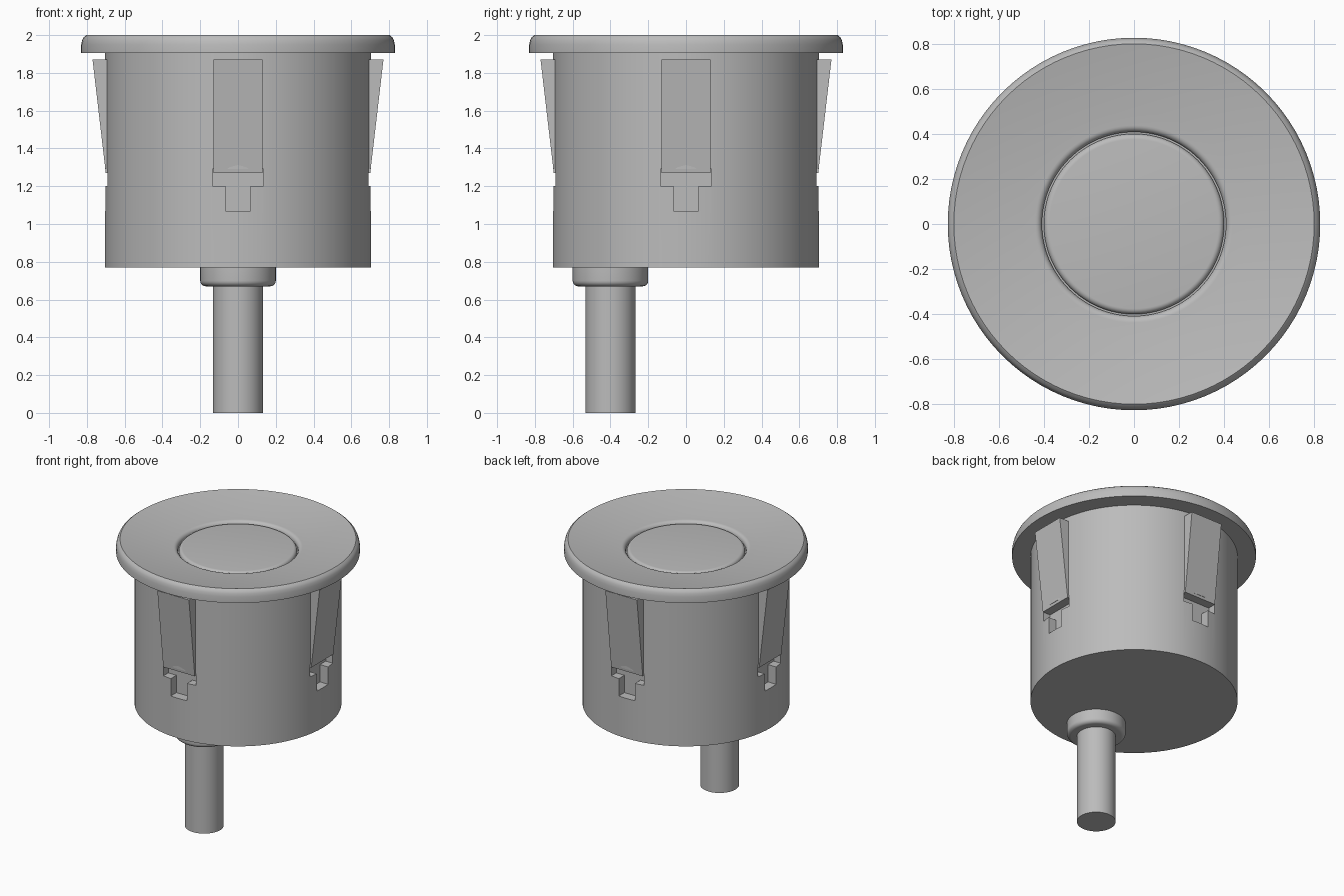
import bpy, bmesh, math
from mathutils import Matrix, Vector

if "Cube" in bpy.data.objects:
    bpy.data.objects.remove(bpy.data.objects["Cube"], do_unlink=True)

grey = bpy.data.materials.new("plain grey")
grey.use_nodes = True
colour = (0.5, 0.5, 0.5, 1)
grey.diffuse_color = colour
grey.node_tree.nodes["Principled BSDF"].inputs["Base Color"].default_value = colour


def finish(name, bm):
    bmesh.ops.recalc_face_normals(bm, faces=bm.faces)
    mesh = bpy.data.meshes.new(name)
    bm.to_mesh(mesh)
    bm.free()
    mesh.materials.append(grey)
    obj = bpy.data.objects.new(name, mesh)
    bpy.context.collection.objects.link(obj)
    return obj


def smooth(obj):
    bpy.ops.object.select_all(action='DESELECT')
    obj.select_set(True)
    bpy.context.view_layer.objects.active = obj
    bpy.ops.object.shade_smooth_by_angle(angle=math.radians(32))


def arc(cx, cz, r, start, end, steps=6):
    """Points of a fillet in the (radius, z) plane."""
    angles = [math.radians(start + (end - start) * i / steps) for i in range(steps + 1)]
    return [(cx + r * math.cos(a), cz + r * math.sin(a)) for a in angles]


def lathe(name, profile, centre=(0, 0), closed=False, steps=96):
    """Spin a (radius, z) profile about a vertical axis."""
    bm = bmesh.new()
    verts = [bm.verts.new((r, 0, z)) for r, z in profile]
    pairs = list(zip(verts, verts[1:]))
    if closed:
        pairs.append((verts[-1], verts[0]))
    edges = [bm.edges.new(p) for p in pairs]
    bmesh.ops.spin(bm, geom=verts + edges, cent=(0, 0, 0), axis=(0, 0, 1),
                   angle=math.tau, steps=steps, use_merge=True)
    bmesh.ops.remove_doubles(bm, verts=bm.verts, dist=1e-5)
    bmesh.ops.translate(bm, verts=bm.verts, vec=(*centre, 0))
    return finish(name, bm)


def prism(name, outline, half_width, turn):
    """Extrude a (radius, z) outline sideways, then turn it about z."""
    bm = bmesh.new()
    face = bm.faces.new([bm.verts.new((r, -half_width, z)) for r, z in outline])
    new = bmesh.ops.extrude_face_region(bm, geom=[face])["geom"]
    moved = [v for v in new if isinstance(v, bmesh.types.BMVert)]
    bmesh.ops.translate(bm, verts=moved, vec=Vector((0, 2 * half_width, 0)))
    bmesh.ops.transform(bm, matrix=Matrix.Rotation(turn, 4, 'Z'), verts=bm.verts)
    return finish(name, bm)


def block(r0, r1, z0, z1):
    return [(r0, z0), (r1, z0), (r1, z1), (r0, z1)]


# Cylindrical housing
R = 0.705
body = lathe("housing", [(0, 0.77), (R, 0.77), (R, 1.905), (0, 1.905)])

# Four snap clips, each with a T-shaped recess below it
for i, side in enumerate(("left", "back", "right", "front")):
    turn = i * math.pi / 2
    for half, z0, z1 in ((0.135, 1.20, 1.29), (0.067, 1.07, 1.25)):
        cutter = prism("recess_cutter", block(0.635, 0.8, z0, z1), half, turn)
        cutter.hide_render = True
        mod = body.modifiers.new("recess", 'BOOLEAN')
        mod.object = cutter
        mod.solver = 'EXACT'
        bpy.context.view_layer.objects.active = body
        bpy.ops.object.modifier_apply(modifier=mod.name)
        bpy.data.objects.remove(cutter, do_unlink=True)
    prism(side + "_clip", [(0.62, 1.27), (0.70, 1.27), (0.77, 1.87), (0.62, 1.87)],
          0.131, turn)
smooth(body)

# Dished bezel with rounded outer rim and rounded inner lip
bezel = lathe("bezel", [(0.41, 1.905), (0.83, 1.905), (0.83, 1.95)]
              + [(0.825, 1.972), (0.818, 1.988), (0.803, 2.0), (0.5, 1.945)]
              + arc(0.44, 1.912, 0.03, 90, 180), closed=True)
smooth(bezel)

# Round push button set in the bezel
button = lathe("button", [(0, 1.90), (0.402, 1.90)]
               + arc(0.377, 1.91, 0.025, 0, 90) + [(0, 1.935)])
smooth(button)

# Cable collar and cable, offset toward the front
cable_at = (0, -0.4)
collar = lathe("cable_collar", [(0, 0.78), (0.2, 0.78)]
               + arc(0.17, 0.7, 0.03, 0, -90) + [(0, 0.67)], cable_at, steps=64)
cable = lathe("cable", [(0, 0.69), (0.132, 0.69), (0.132, 0), (0, 0)], cable_at, steps=64)
for part in (collar, cable):
    smooth(part)
